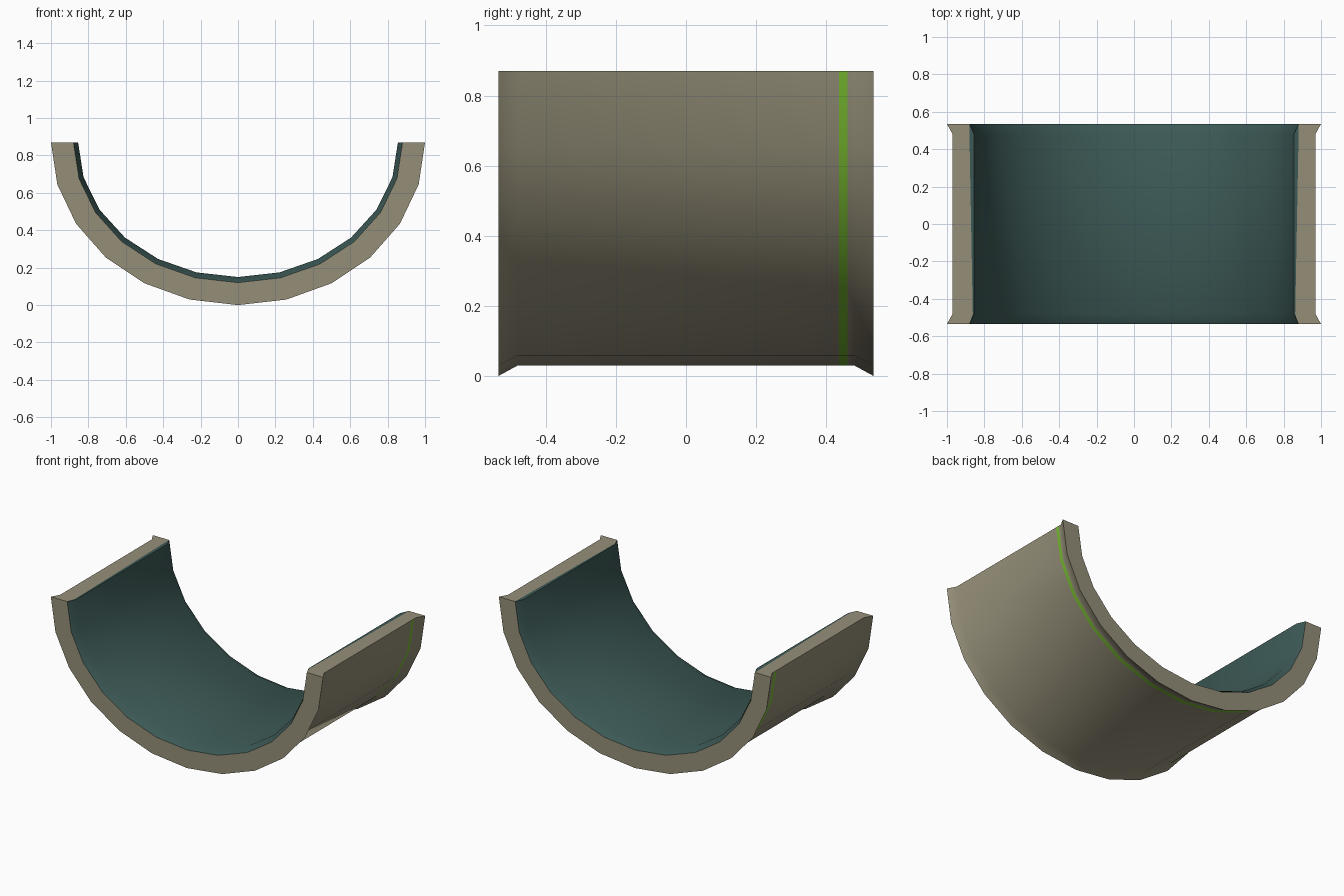
import bpy
import math

cube = bpy.data.objects.get("Cube")
if cube:
    bpy.data.objects.remove(cube, do_unlink=True)


def material(name, color):
    mat = bpy.data.materials.new(name)
    mat.use_nodes = True
    mat.diffuse_color = (*color, 1)
    mat.node_tree.nodes["Principled BSDF"].inputs["Base Color"].default_value = (*color, 1)
    return mat


beige = material("warm beige", (0.30, 0.275, 0.19))
teal = material("dark teal", (0.045, 0.10, 0.092))
green = material("bright green", (0.19, 0.50, 0.03))

SEGMENTS = 12
TOP = 0.87          # height of the open edge
END, NECK = 0.535, 0.48


def build(name, verts, faces, mats, slots=None):
    mesh = bpy.data.meshes.new(name)
    mesh.from_pydata(verts, [], faces)
    for mat in mats:
        mesh.materials.append(mat)
    if slots:
        mesh.polygons.foreach_set("material_index", slots)
    obj = bpy.data.objects.new(name, mesh)
    bpy.context.collection.objects.link(obj)
    bpy.ops.object.select_all(action="DESELECT")
    obj.select_set(True)
    bpy.context.view_layer.objects.active = obj
    bpy.ops.object.shade_smooth_by_angle(angle=math.radians(35))
    return obj


def half_sweep(name, profile, mats, painted=None):
    """Sweep (y, x radius, z radius) points through the lower half ellipse."""
    n = len(profile)
    verts, faces, slots = [], [], []
    for s in range(SEGMENTS + 1):
        t = math.pi * s / SEGMENTS
        verts += [(-a * math.cos(t), y, TOP - b * math.sin(t)) for y, a, b in profile]
    for s in range(SEGMENTS):
        for i in range(n - 1):
            p = s * n + i
            faces.append((p, p + n, p + n + 1, p + 1))
            slots.append(1 if i == painted else 0)
    return build(name, verts, faces, mats, slots)


# Outer shell with flared rims, flat end rings and a painted stripe
outer = [(-END, 1, 0.87), (-NECK, 0.97, 0.84), (0.437, 0.97, 0.84),
         (0.461, 0.97, 0.84), (NECK, 0.97, 0.84), (END, 1, 0.87)]
rim = (0.88, 0.75)
half_sweep("outer_shell", [(-END, *rim)] + outer + [(END, *rim)], [beige, green], painted=3)

# Inner lining, bevelled towards both ends
lining = [(END, *rim), (NECK, 0.855, 0.72), (-NECK, 0.855, 0.72), (-END, *rim)]
half_sweep("inner_lining", lining, [teal])

# Flat top edges: wide shell strip and the thin lining wedge beside it
seam = [(END, 0.88), (NECK, 0.88), (-NECK, 0.862), (-END, 0.88)]
for side, label in ((1, "left"), (-1, "right")):
    for part, outline, mat in (
            ("shell_edge", [(y, a) for y, a, b in outer] + seam, beige),
            ("lining_edge", seam + [(-NECK, 0.855), (NECK, 0.855)], teal)):
        verts = [(side * a, y, TOP) for y, a in outline]
        face = list(range(len(verts)))
        # Wind the outline so that the edge faces up
        area = sum(verts[i - 1][0] * verts[i][1] - verts[i][0] * verts[i - 1][1] for i in face)
        build(f"{label}_{part}", verts, [face if area > 0 else face[::-1]], [mat])
